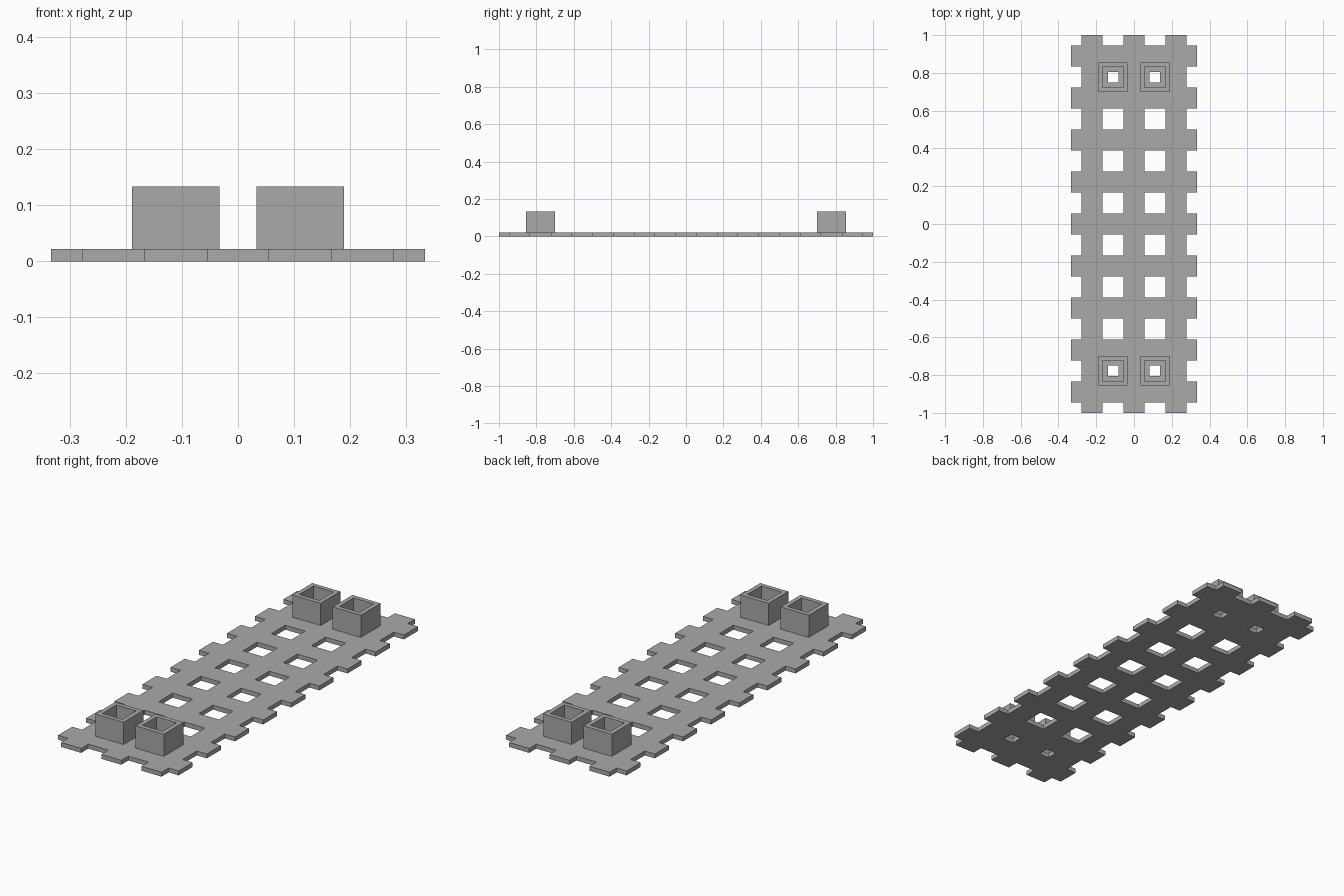
import bpy, bmesh, math

cube = bpy.data.objects.get("Cube")
if cube:
    bpy.data.objects.remove(cube, do_unlink=True)

U = 1 / 9            # lattice pitch
PLATE = U * 0.2      # plate thickness
TOP = U * 1.2        # top of the sockets

grey = bpy.data.materials.new("grey plastic")
grey.use_nodes = True
grey.diffuse_color = (0.4, 0.4, 0.4, 1)
grey.node_tree.nodes["Principled BSDF"].inputs["Base Color"].default_value = (0.4, 0.4, 0.4, 1)


def lattice_slab(name, xs, ys, z0, z1, keep, centre=(0, 0)):
    """Solid slab made of the lattice cells that pass the keep rule (pitch units)."""
    bm = bmesh.new()
    verts = {}

    def vert(x, y):
        if (x, y) not in verts:
            verts[x, y] = bm.verts.new((x * U, y * U, z0))
        return verts[x, y]

    for xa, xb in zip(xs, xs[1:]):
        for ya, yb in zip(ys, ys[1:]):
            if keep((xa + xb) / 2, (ya + yb) / 2):
                bm.faces.new([vert(xa, ya), vert(xb, ya), vert(xb, yb), vert(xa, yb)])
    # thicken the kept cells, then merge coplanar faces
    geom = bmesh.ops.extrude_face_region(bm, geom=bm.faces[:], use_keep_orig=True)["geom"]
    raised = [g for g in geom if isinstance(g, bmesh.types.BMVert)]
    bmesh.ops.translate(bm, verts=raised, vec=(0, 0, z1 - z0))
    bmesh.ops.recalc_face_normals(bm, faces=bm.faces[:])
    bmesh.ops.dissolve_limit(bm, angle_limit=math.radians(1),
                             verts=bm.verts[:], edges=bm.edges[:])
    mesh = bpy.data.meshes.new(name)
    bm.to_mesh(mesh)
    bm.free()
    mesh.materials.append(grey)
    obj = bpy.data.objects.new(name, mesh)
    obj.location = (centre[0] * U, centre[1] * U, 0)
    bpy.context.collection.objects.link(obj)
    return obj


def breaks(limit, socket):
    """Lattice lines, with extra lines for the small holes under the sockets."""
    lines = {-limit, limit}
    lines |= {i + 0.5 for i in range(-limit, limit)}
    lines |= {s * (socket + d) for s in (-1, 1) for d in (-0.25, 0.25)}
    return sorted(lines)


def plate_cell(x, y):
    col, row = abs(round(x)), abs(round(y))
    if (col, row) == (1, 7):      # socket floor with a small drain hole
        return max(abs(abs(x) - 1), abs(abs(y) - 7)) > 0.25
    return col % 2 == 0 or row % 2 == 0


# Perforated base plate with tabbed edges
lattice_slab("base_plate", breaks(3, 1), breaks(9, 7), 0, PLATE, plate_cell)

# Four open square sockets
ring = [-0.7, -0.5, 0.5, 0.7]
for x, side in ((1, "left"), (-1, "right")):
    for y, end in ((-7, "front"), (7, "back")):
        lattice_slab(f"{end}_{side}_socket", ring, ring, PLATE, TOP,
                     lambda cx, cy: max(abs(cx), abs(cy)) > 0.5, (x, y))
